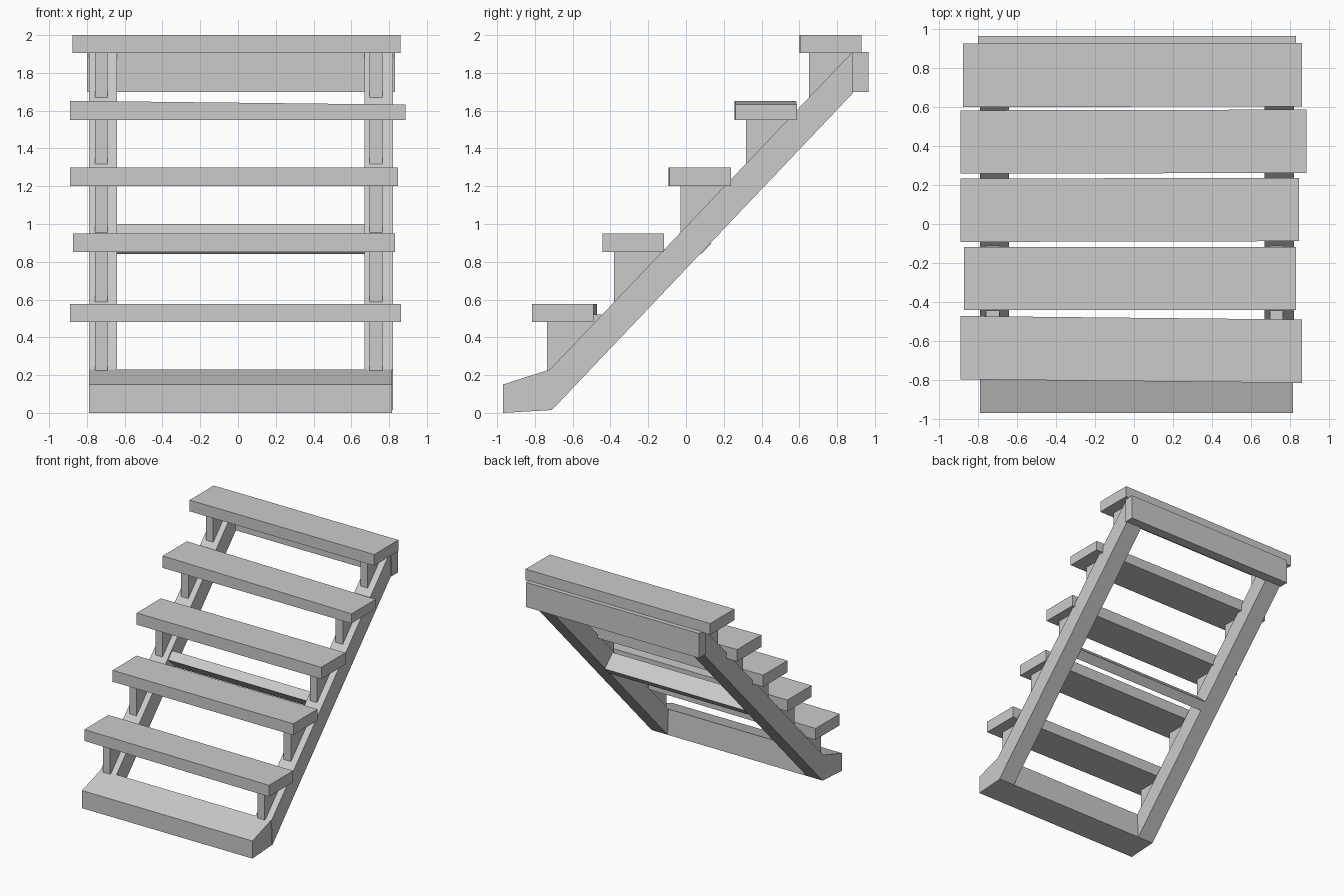
import bpy, bmesh, math

if "Cube" in bpy.data.objects:
    bpy.data.objects.remove(bpy.data.objects["Cube"])


def prism(name, profile, x0, x1, dy=0.0, dz_top=0.0):
    """Extrude a (y, z) profile along x; dy / dz_top skew the right-hand end."""
    bm = bmesh.new()
    mid = sum(z for _, z in profile) / len(profile)
    left = [bm.verts.new((x0, y, z)) for y, z in profile]
    right = [bm.verts.new((x1, y + dy, z + (dz_top if z > mid else 0)))
             for y, z in profile]
    bm.faces.new(left)
    bm.faces.new(right[::-1])
    n = len(profile)
    for i in range(n):
        j = (i + 1) % n
        bm.faces.new((left[i], right[i], right[j], left[j]))
    bmesh.ops.recalc_face_normals(bm, faces=bm.faces)
    mesh = bpy.data.meshes.new(name)
    bm.to_mesh(mesh)
    bm.free()
    obj = bpy.data.objects.new(name, mesh)
    bpy.context.collection.objects.link(obj)
    return obj


def box(y0, y1, z0, z1):
    return [(y0, z0), (y1, z0), (y1, z1), (y0, z1)]


def slope_y(z):
    """y of the stringer's upper edge at height z."""
    return -0.72 + (z - 0.23) * 1.60 / 1.68


# Bottom step with sloping top
prism("bottom_step", [(-0.97, 0), (-0.71, 0.015), (-0.72, 0.23), (-0.97, 0.15)],
      -0.79, 0.815)

# Sloping side stringers
stringer = [(-0.71, 0.015), (0.89, 1.70), (0.89, 1.91), (0.88, 1.91), (-0.72, 0.23)]
prism("stringer_left", stringer, -0.79, -0.64)
prism("stringer_right", stringer, 0.67, 0.82)

# Top beam across the back
prism("top_beam", box(0.88, 0.965, 1.70, 1.91), -0.80, 0.83)

# Middle brace, set square to the stringers
a = math.atan2(1.68, 1.60)
brace = [(0.055 + u * math.cos(a) - v * math.sin(a),
          0.92 + u * math.sin(a) + v * math.cos(a))
         for u, v in box(-0.04, 0.04, -0.073, 0.073)]
prism("middle_brace", brace, -0.64, 0.67)

# Treads: x0, x1, front y, bottom z, top z, right-end y skew, right-end top skew
treads = [
    (-0.89, 0.862, -0.797, 0.480, 0.577, -0.018, 0),
    (-0.873, 0.83, -0.442, 0.853, 0.95, 0, 0),
    (-0.89, 0.846, -0.092, 1.20, 1.30, 0.004, 0),
    (-0.89, 0.886, 0.258, 1.55, 1.652, 0.004, -0.02),
    (-0.876, 0.861, 0.60, 1.905, 2.0, 0.003, 0),
]
# Wedge supports: front y, top z
supports = [(-0.735, 0.52), (-0.38, 0.868), (-0.03, 1.22), (0.317, 1.57), (0.652, 1.909)]

for i, (t, (ys, zt)) in enumerate(zip(treads, supports), 1):
    x0, x1, y0, z0, z1, dy, dz = t
    prism(f"tread_{i}", box(y0, y0 + 0.325, z0, z1), x0, x1, dy, dz)
    zb = 0.23 + (ys + 0.72) * 1.05
    wedge = [(ys, zb - 0.01), (slope_y(zt) + 0.01, zt - 0.01),
             (slope_y(zt), zt), (ys, zt)]
    prism(f"support_left_{i}", wedge, -0.758, -0.69)
    prism(f"support_right_{i}", wedge, 0.697, 0.765)
